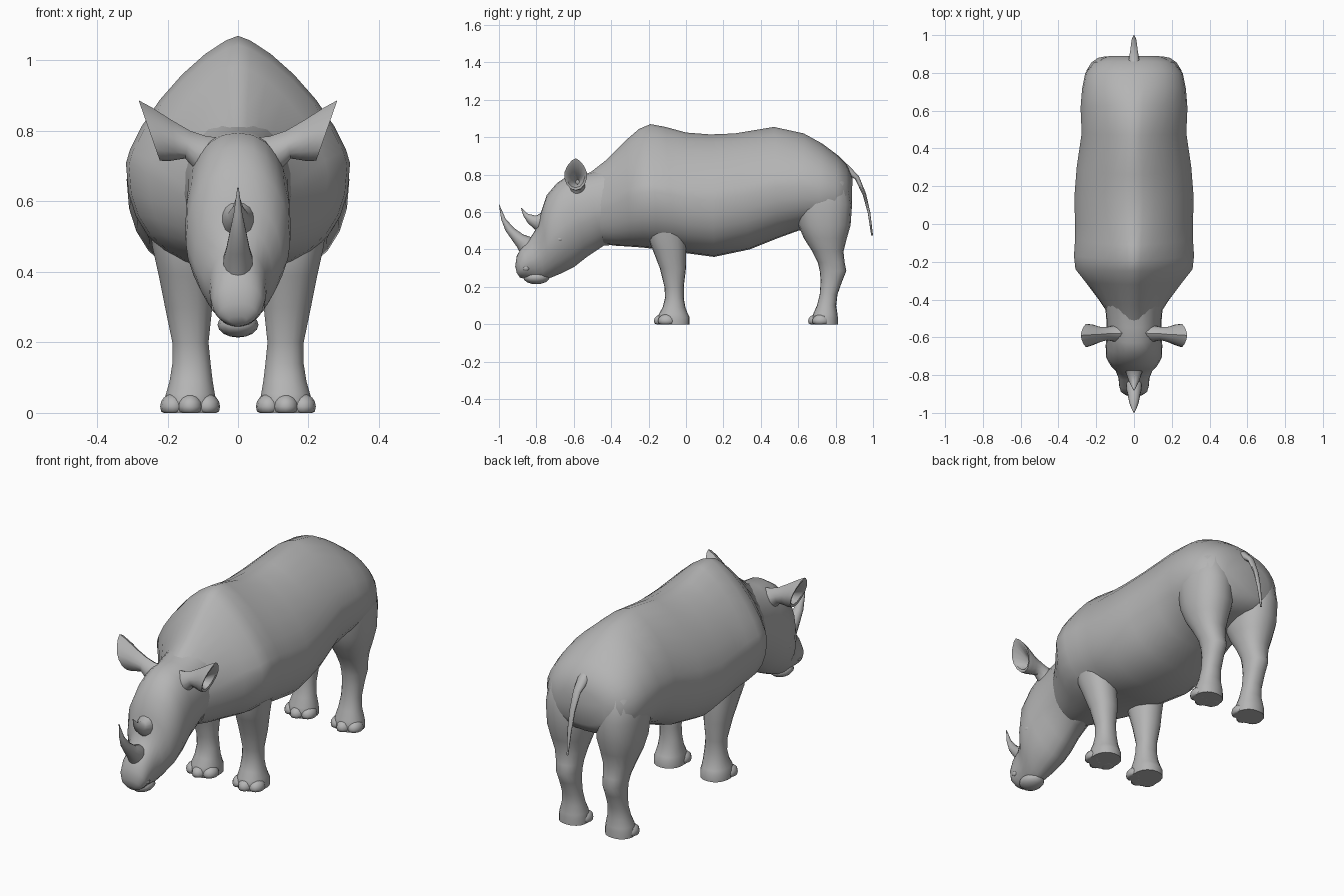
import bpy, bmesh, math
from mathutils import Vector

grey = bpy.data.materials.new("grey hide")
grey.diffuse_color = (0.46, 0.46, 0.46, 1)


def finish(name, bm, angle=50):
    bmesh.ops.recalc_face_normals(bm, faces=bm.faces)
    me = bpy.data.meshes.new(name)
    bm.to_mesh(me)
    bm.free()
    ob = bpy.data.objects.new(name, me)
    bpy.context.collection.objects.link(ob)
    me.materials.append(grey)
    bpy.ops.object.select_all(action='DESELECT')
    bpy.context.view_layer.objects.active = ob
    ob.select_set(True)
    bpy.ops.object.shade_smooth_by_angle(angle=math.radians(angle))
    return ob


def loft(name, rings, to3d, segs=20, n_top=2.0, n_bot=2.0, f=0.5, angle=50):
    """Skin rings (u_top, v_top, u_bot, v_bot, half_width, offset, [n_top]) of superellipse shape."""
    bm = bmesh.new()
    loops = []
    for r in rings:
        top, bot = Vector(r[0:2]), Vector(r[2:4])
        nt = r[6] if len(r) > 6 else n_top
        mid = bot.lerp(top, f)
        loop = []
        for i in range(segs):
            a = 2 * math.pi * i / segs
            c, s = math.cos(a), math.sin(a)
            n = nt if c > 0 else n_bot
            p = mid + ((top if c > 0 else bot) - mid) * abs(c) ** (2 / n)
            w = r[5] + math.copysign(abs(s) ** (2 / n), s) * r[4]
            loop.append(bm.verts.new(to3d(p.x, p.y, w)))
        loops.append(loop)
    for a, b in zip(loops, loops[1:]):
        for i in range(segs):
            j = (i + 1) % segs
            bm.faces.new((a[i], a[j], b[j], b[i]))
    bm.faces.new(loops[0])
    bm.faces.new(loops[-1])
    return finish(name, bm, angle)


def yz(u, v, w):
    return (w, u, v)


def blob(name, centre, size):
    bm = bmesh.new()
    bmesh.ops.create_uvsphere(bm, u_segments=12, v_segments=8, radius=1)
    for v in bm.verts:
        v.co = Vector([c + s * p for c, s, p in zip(centre, size, v.co)])
        v.co.z = max(v.co.z, 0)
    return finish(name, bm, 80)


# Torso: humped shoulders, sagging belly, rounded rump
loft("torso", [
    (-.52, .805, -.44, .43, .135, 0, 1.8), (-.43, .875, -.38, .42, .185, 0, 1.55),
    (-.32, .985, -.30, .415, .255, 0, 1.45), (-.25, 1.045, -.23, .41, .31, 0, 1.38),
    (-.19, 1.07, -.15, .40, .318, 0, 1.36), (-.11, 1.055, -.06, .39, .312, 0, 1.42),
    (0, 1.025, 0, .38, .312, 0, 1.55), (.13, 1.015, .15, .36, .316, 0, 1.6),
    (.26, 1.02, .34, .40, .303, 0, 1.6), (.47, 1.055, .49, .46, .277, 0, 1.5),
    (.63, 1.02, .60, .50, .283, 0, 1.65), (.73, .965, .70, .51, .275, 0, 1.85),
    (.81, .905, .79, .53, .258, 0, 2), (.86, .855, .85, .55, .215, 0, 2.1),
    (.89, .78, .885, .60, .14, 0, 2.2)], yz, 28, n_bot=2.3, f=.46)

# Head: domed brow tapering to a drooping snout
loft("head", [
    (-.42, .84, -.32, .43, .16, 0), (-.55, .80, -.44, .42, .147, 0), (-.63, .795, -.53, .36, .146, 0),
    (-.69, .755, -.60, .305, .150, 0), (-.745, .69, -.66, .275, .148, 0), (-.775, .60, -.72, .25, .124, 0),
    (-.79, .53, -.76, .235, .098, 0), (-.83, .465, -.80, .235, .082, 0), (-.875, .42, -.835, .24, .079, 0),
    (-.905, .365, -.855, .243, .072, 0), (-.913, .31, -.875, .246, .054, 0),
    (-.905, .275, -.888, .25, .025, 0)], yz, 24, n_top=2.2, n_bot=1.75)

# Horns: curved cones, the front one long
loft("front_horn", [
    (-.88, .37, -.80, .44, .042, 0), (-.905, .415, -.825, .465, .042, 0), (-.93, .45, -.87, .48, .034, 0),
    (-.965, .50, -.92, .515, .025, 0), (-.988, .56, -.965, .565, .013, 0), (-1.0, .64, -.998, .64, .002, 0)],
    yz, 14)
loft("rear_horn", [
    (-.76, .49, -.71, .64, .050, 0), (-.80, .50, -.755, .61, .046, 0), (-.845, .54, -.80, .58, .030, 0),
    (-.87, .58, -.845, .59, .014, 0), (-.883, .622, -.88, .622, .002, 0)], yz, 14)

# Tail: thin tapering whip
loft("tail", [
    (.80, .89, .82, .78, .035, 0), (.87, .85, .86, .80, .030, 0), (.925, .79, .905, .775, .021, 0),
    (.962, .70, .945, .69, .016, 0), (.985, .60, .972, .595, .012, 0), (1.0, .475, .990, .475, .004, 0)],
    yz, 10)

# Lower lip
blob("lower_lip", (0, -.80, .25), (.058, .07, .036))

for side, s in (("left", 1), ("right", -1)):
    # Legs: rings of (front y, back y, z, half width, centre x)
    front = [(-.20, -.01, .60, .07, .19), (-.205, 0, .47, .086, .158), (-.175, 0, .39, .078, .148),
             (-.14, .0, .30, .068, .140), (-.115, -.012, .20, .052, .135), (-.112, -.012, .14, .055, .132),
             (-.125, -.003, .09, .062, .133), (-.145, .01, .055, .070, .135), (-.150, .02, .035, .075, .136),
             (-.150, .02, 0, .075, .136)]
    hind = [(.62, .79, .86, .06, .13), (.57, .868, .76, .105, .15), (.575, .888, .64, .118, .147),
            (.60, .88, .53, .115, .145),
            (.63, .86, .46, .098, .145), (.675, .842, .39, .078, .142), (.705, .848, .33, .064, .138),
            (.715, .857, .285, .058, .136), (.72, .835, .23, .052, .135), (.715, .81, .16, .050, .134),
            (.70, .803, .10, .058, .134), (.68, .81, .055, .070, .135), (.675, .812, .035, .074, .136),
            (.675, .812, 0, .074, .136)]
    for part, rows in (("front", front), ("hind", hind)):
        loft(f"{side}_{part}_leg", [(a, z, b, z, w, s * x) for a, b, z, w, x in rows], yz, 18, 2.2, 2.2)
        toe_y = rows[-1][0] + .025
        for i, (dx, dy) in enumerate(((-.049, .022), (0, 0), (.049, .022))):
            blob(f"{side}_{part}_toe_{i + 1}", (s * .136 + dx, toe_y + dy, .018), (.036, .047, .036))

    # Ear: trumpet with a hollow opening outwards
    loft(f"{side}_ear", [
        (.04, .78, .10, .64, .055, -.575), (.09, .785, .125, .695, .042, -.58),
        (.135, .80, .15, .722, .036, -.58),
        (.19, .832, .175, .718, .042, -.585), (.245, .867, .20, .714, .056, -.587),
        (.282, .887, .222, .716, .062, -.59), (.275, .868, .222, .73, .050, -.59),
        (.22, .81, .195, .745, .028, -.585), (.17, .775, .165, .75, .01, -.58)],
        lambda u, v, w, s=s: (s * u, w, v), 14, n_top=1.5, angle=40)

    # Face details
    blob(f"{side}_eye", (s * .133, -.678, .457), (.012, .024, .016))
    blob(f"{side}_eyelid", (s * .131, -.676, .474), (.014, .036, .010))
    blob(f"{side}_nostril", (s * .066, -.855, .30), (.010, .018, .014))
